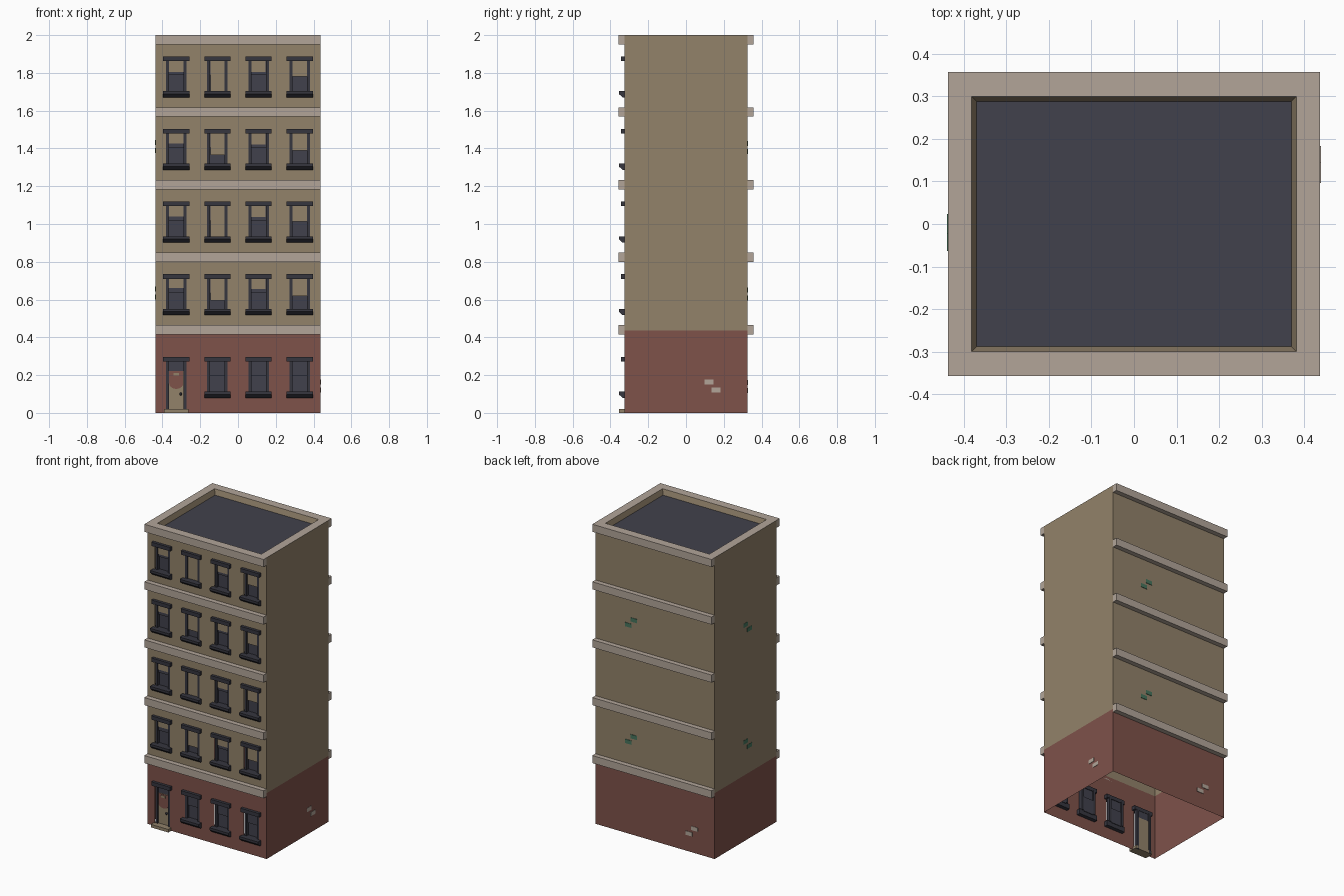
import bpy, bmesh, math
from mathutils import Matrix

if "Cube" in bpy.data.objects:
    bpy.data.objects.remove(bpy.data.objects["Cube"])


def material(name, r, g, b):
    lin = [((c / 255 + 0.055) / 1.055) ** 2.4 for c in (r, g, b)]
    m = bpy.data.materials.new(name)
    m.diffuse_color = (*lin, 1)
    m.use_nodes = True
    m.node_tree.nodes["Principled BSDF"].inputs["Base Color"].default_value = m.diffuse_color
    return m


TAN = material("tan_wall", 146, 130, 106)
RED = material("red_brick", 126, 82, 74)
STONE = material("pale_stone", 178, 165, 153)
SLATE = material("slate_glass", 65, 65, 76)
FRAME = material("dark_frame", 54, 54, 63)
GREEN = material("green_brick", 70, 116, 92)

W, D, H = 0.438, 0.325, 2.0      # half width, half depth, height
BASE = 0.437                     # top of the red ground floor
COLS = (-0.327, -0.109, 0.109, 0.327)
LINTEL_TOPS = (0.297, 0.735, 1.119, 1.504, 1.888)


class Part:
    """Collects geometry into one named object."""
    def __init__(self, name, *mats):
        self.name, self.mats, self.bm = name, mats, bmesh.new()

    def box(self, x0, x1, y0, y1, z0, z1):
        mat = Matrix.Translation(((x0 + x1) / 2, (y0 + y1) / 2, (z0 + z1) / 2))
        mat = mat @ Matrix.Diagonal((x1 - x0, y1 - y0, z1 - z0, 1))
        bmesh.ops.create_cube(self.bm, size=1, matrix=mat)

    def face(self, pts, mi=0):
        f = self.bm.faces.new([self.bm.verts.new(p) for p in pts])
        f.material_index = mi

    def prism(self, ring, offset):
        """Extrude a closed ring of points along offset."""
        n = len(ring)
        a = [self.bm.verts.new(p) for p in ring]
        b = [self.bm.verts.new([p[i] + offset[i] for i in range(3)]) for p in ring]
        new = [self.bm.faces.new(a), self.bm.faces.new(b[::-1])]
        new += [self.bm.faces.new((a[i], b[i], b[(i + 1) % n], a[(i + 1) % n])) for i in range(n)]
        bmesh.ops.recalc_face_normals(self.bm, faces=new)

    def finish(self, weld=False):
        if weld:
            bmesh.ops.remove_doubles(self.bm, verts=self.bm.verts, dist=1e-5)
        me = bpy.data.meshes.new(self.name)
        self.bm.to_mesh(me)
        self.bm.free()
        for m in self.mats:
            me.materials.append(m)
        ob = bpy.data.objects.new(self.name, me)
        bpy.context.collection.objects.link(ob)
        return ob


# Openings as (x0, x1, z0, z1); the first one is the door
openings = [(c - 0.054, c + 0.054, 0 if r == 0 and i == 0 else t - 0.186, t - 0.02)
            for r, t in enumerate(LINTEL_TOPS) for i, c in enumerate(COLS)]

# Walls: open-bottomed shell, red below, tan above
walls = Part("walls", RED, TAN)
xs = sorted({-W, W} | {o[0] for o in openings} | {o[1] for o in openings})
zs = sorted({0, BASE, H} | {o[2] for o in openings} | {o[3] for o in openings})
for x0, x1 in zip(xs, xs[1:]):
    for z0, z1 in zip(zs, zs[1:]):
        cx, cz = (x0 + x1) / 2, (z0 + z1) / 2
        if not any(o[0] < cx < o[1] and o[2] < cz < o[3] for o in openings):
            walls.face([(x0, -D, z0), (x1, -D, z0), (x1, -D, z1), (x0, -D, z1)], int(cz > BASE))
for mi, (z0, z1) in enumerate(((0, BASE), (BASE, H))):
    for (ax, ay), (bx, by) in (((W, -D), (W, D)), ((W, D), (-W, D)), ((-W, D), (-W, -D))):
        walls.face([(ax, ay, z0), (bx, by, z0), (bx, by, z1), (ax, ay, z1)], mi)
walls.finish(weld=True)

# Stone bands across the front and back
bands = Part("stone_bands", STONE)
for top in (0.465, 0.85, 1.233, 1.618, H):
    for s in (-1, 1):
        y0, y1 = sorted((s * D, s * 0.357))
        bands.box(-W, W, y0, y1, top - 0.05, top)
bands.finish()

# Parapet cap, sloped inner faces and sunken roof
roof = Part("parapet_and_roof", STONE, TAN, SLATE)
rings = [[(-x, -y, z), (x, -y, z), (x, y, z), (-x, y, z)]
         for x, y, z in ((W, D, H), (0.382, 0.30, H), (0.37, 0.288, 1.965))]
for mi in (0, 1):
    a, b = rings[mi], rings[mi + 1]
    for i in range(4):
        j = (i + 1) % 4
        roof.face([a[i], a[j], b[j], b[i]], mi)
roof.face(rings[2], 2)
roof.finish(weld=True)

# Windows: lintel, sloped sill, jambs, two sash panes and a blind
lintels, sills = Part("lintels", FRAME), Part("window_sills", FRAME)
jambs, panes = Part("window_jambs", FRAME), Part("window_panes", SLATE)
blinds = Part("window_blinds", TAN)
FULL = 0.162
DROPS = ((0, 0, 0, 0), (0.05, 0.115, 0.055, 0.092), (0.055, FULL, 0.057, 0.083),
         (0.055, 0.115, 0.06, 0.092), (0.058, FULL, 0.058, 0.084))
for r, t in enumerate(LINTEL_TOPS):
    for i, c in enumerate(COLS):
        door = r == 0 and i == 0
        bottom = 0 if door else t - 0.186
        lintels.box(c - 0.069, c + 0.069, -0.344, -0.30, t - 0.025, t)
        for s in (-1, 1):
            x0, x1 = sorted((c + s * 0.038, c + s * 0.054))
            jambs.box(x0, x1, -0.322, -0.295, bottom, t - 0.02)
        if door:
            continue
        st = t - 0.184
        sills.prism([(c - 0.069, y, z) for y, z in
                     ((-0.30, st), (-0.356, st), (-0.356, st - 0.015),
                      (-0.335, st - 0.034), (-0.30, st - 0.034))], (0.138, 0, 0))
        mid = t - 0.10
        panes.box(c - 0.039, c + 0.039, -0.312, -0.304, mid, t - 0.02)
        panes.box(c - 0.039, c + 0.039, -0.304, -0.296, bottom - 0.005, mid + 0.008)
        if DROPS[r][i]:
            blinds.box(c - 0.0375, c + 0.0375, -0.316, -0.3125, t - 0.024 - DROPS[r][i], t - 0.024)
# Transom above the door
cx = COLS[0]
panes.box(cx - 0.039, cx + 0.039, -0.312, -0.302, 0.222, 0.277)
for p in (lintels, sills, jambs, panes, blinds):
    p.finish()

# Door with rounded red panel, small plate, knob and step
door = Part("door", TAN)
door.box(cx - 0.039, cx + 0.039, -0.312, -0.30, 0.015, 0.224)
door.finish()
panel = Part("door_panel", RED)
arc = [(cx + 0.037 * math.cos(a), -0.312, 0.155 + 0.028 * math.sin(a))
       for a in (math.pi + math.pi * k / 10 for k in range(11))]
panel.prism([(cx - 0.037, -0.312, 0.221)] + arc + [(cx + 0.037, -0.312, 0.221)], (0, -0.003, 0))
panel.finish()
plate = Part("door_plate", TAN)
plate.box(cx - 0.015, cx + 0.015, -0.318, -0.314, 0.198, 0.212)
plate.finish()
knob = Part("door_knob", FRAME)
bmesh.ops.create_uvsphere(knob.bm, u_segments=8, v_segments=6, radius=0.008,
                          matrix=Matrix.Translation((cx + 0.024, -0.317, 0.10)))
knob.finish()
step = Part("door_step", TAN)
step.box(cx - 0.064, cx + 0.064, -0.355, -0.295, 0, 0.02)
step.finish()

# Odd-coloured bricks: pairs of thin plates on the side and back walls
pale, green = Part("pale_bricks", STONE), Part("green_bricks", GREEN)


def bricks(part, wall, u, z, step_u):
    """Two offset bricks centred on (u, z); the upper one is shifted by step_u."""
    for k in (-1, 1):
        a, zc = u + k * step_u / 2, z + k * 0.021
        a0, a1, z0, z1 = a - 0.024, a + 0.024, zc - 0.013, zc + 0.013
        if wall == "back":
            part.box(a0, a1, D - 0.001, D + 0.003, z0, z1)
        else:
            s = 1 if wall == "right" else -1
            x0, x1 = sorted((s * (W - 0.001), s * (W + 0.002)))
            part.box(x0, x1, a0, a1, z0, z1)


bricks(pale, "right", 0.14, 0.142, -0.038)
bricks(pale, "back", -0.27, 0.14, -0.04)
for z in (0.63, 1.405):
    bricks(green, "back", 0.175, z, -0.04)
    bricks(green, "left", -0.02, z + 0.005, 0.04)
pale.finish()
green.finish()
